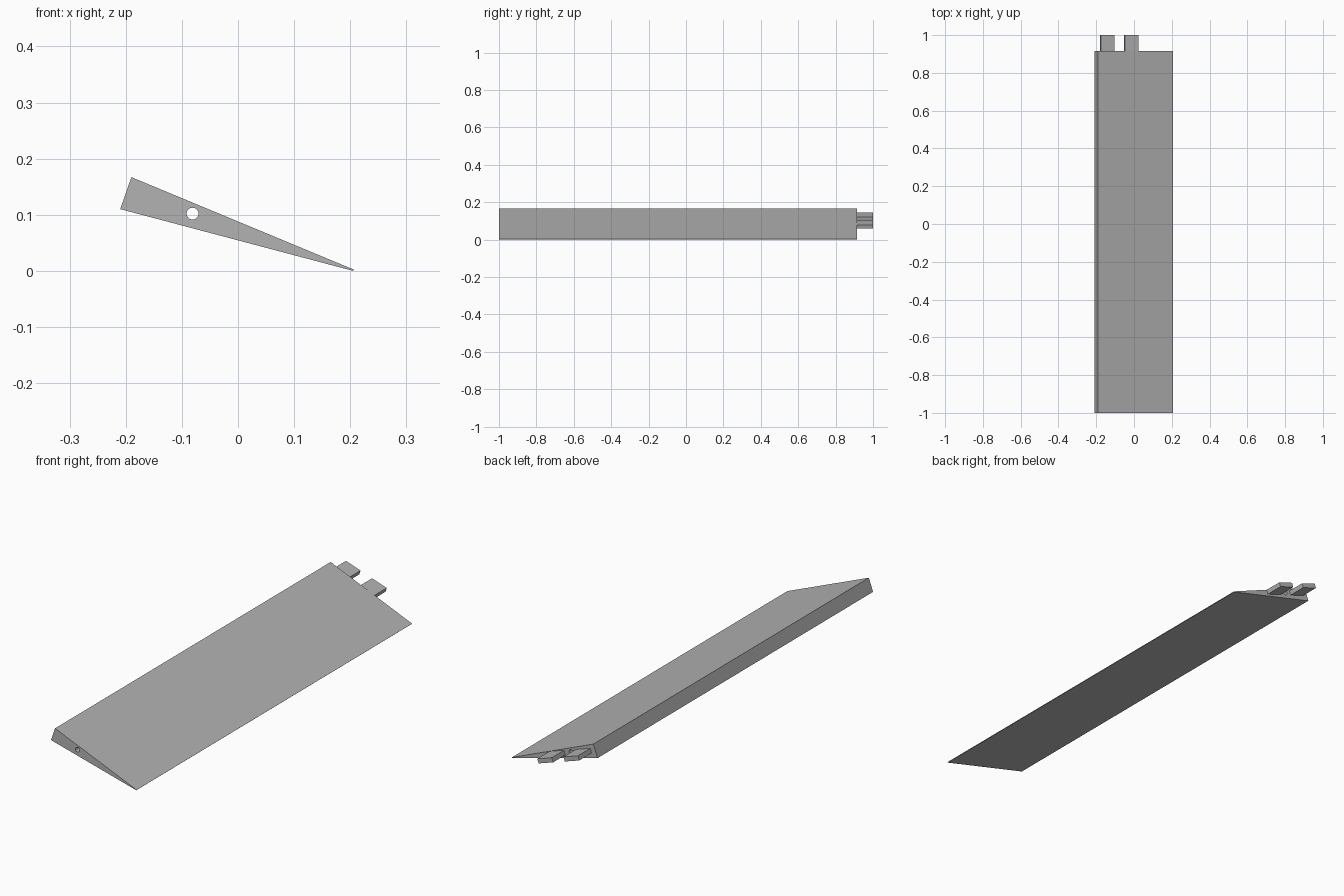
import bpy, bmesh, math
from mathutils import Matrix, Vector

default = bpy.data.objects.get("Cube")
if default:
    bpy.data.objects.remove(default, do_unlink=True)

grey = bpy.data.materials.new("plain grey")
grey.use_nodes = True
colour = (0.45, 0.45, 0.45, 1)
grey.diffuse_color = colour
grey.node_tree.nodes["Principled BSDF"].inputs["Base Color"].default_value = colour


def prism(name, profile, y0, y1):
    """Extrude an (x, z) outline along y."""
    bm = bmesh.new()
    face = bm.faces.new([bm.verts.new((x, y0, z)) for x, z in profile])
    grown = bmesh.ops.extrude_face_region(bm, geom=[face])
    moved = [v for v in grown["geom"] if isinstance(v, bmesh.types.BMVert)]
    bmesh.ops.translate(bm, verts=moved, vec=(0, y1 - y0, 0))
    bmesh.ops.recalc_face_normals(bm, faces=bm.faces)
    mesh = bpy.data.meshes.new(name)
    bm.to_mesh(mesh)
    bm.free()
    mesh.materials.append(grey)
    obj = bpy.data.objects.new(name, mesh)
    bpy.context.collection.objects.link(obj)
    return obj


# Long tapered slat with a thin blunt trailing edge
BACK = 0.915
slat = prism("wedge_slat", [(-0.21, 0.11), (-0.19, 0.167), (0.207, 0.002), (0.205, 0)], -1, BACK)

# Pin hole through the whole length
SIDES = 32
circle = [(-0.081 + 0.0105 * math.cos(math.tau * i / SIDES),
           0.102 + 0.0105 * math.sin(math.tau * i / SIDES)) for i in range(SIDES)]
cutter = prism("pin_hole_cutter", circle, -1.1, 1.1)
cutter.hide_render = True
cutter.hide_viewport = True
cutter.display_type = 'WIRE'
cut = slat.modifiers.new("pin_hole", 'BOOLEAN')
cut.operation = 'DIFFERENCE'
cut.solver = 'EXACT'
cut.object = cutter

# Two flat tabs on the back end, tilted with the slat
turn = Matrix.Rotation(math.radians(-18.5), 2)
W, T = 0.0745 / 2, 0.02 / 2
for name, centre in (("thick_side_tab", (-0.1425, 0.1225)), ("thin_side_tab", (-0.015, 0.08))):
    outline = [Vector(centre) + turn @ Vector(corner)
               for corner in ((-W, -T), (W, -T), (W, T), (-W, T))]
    prism(name, outline, BACK - 0.002, 1)
